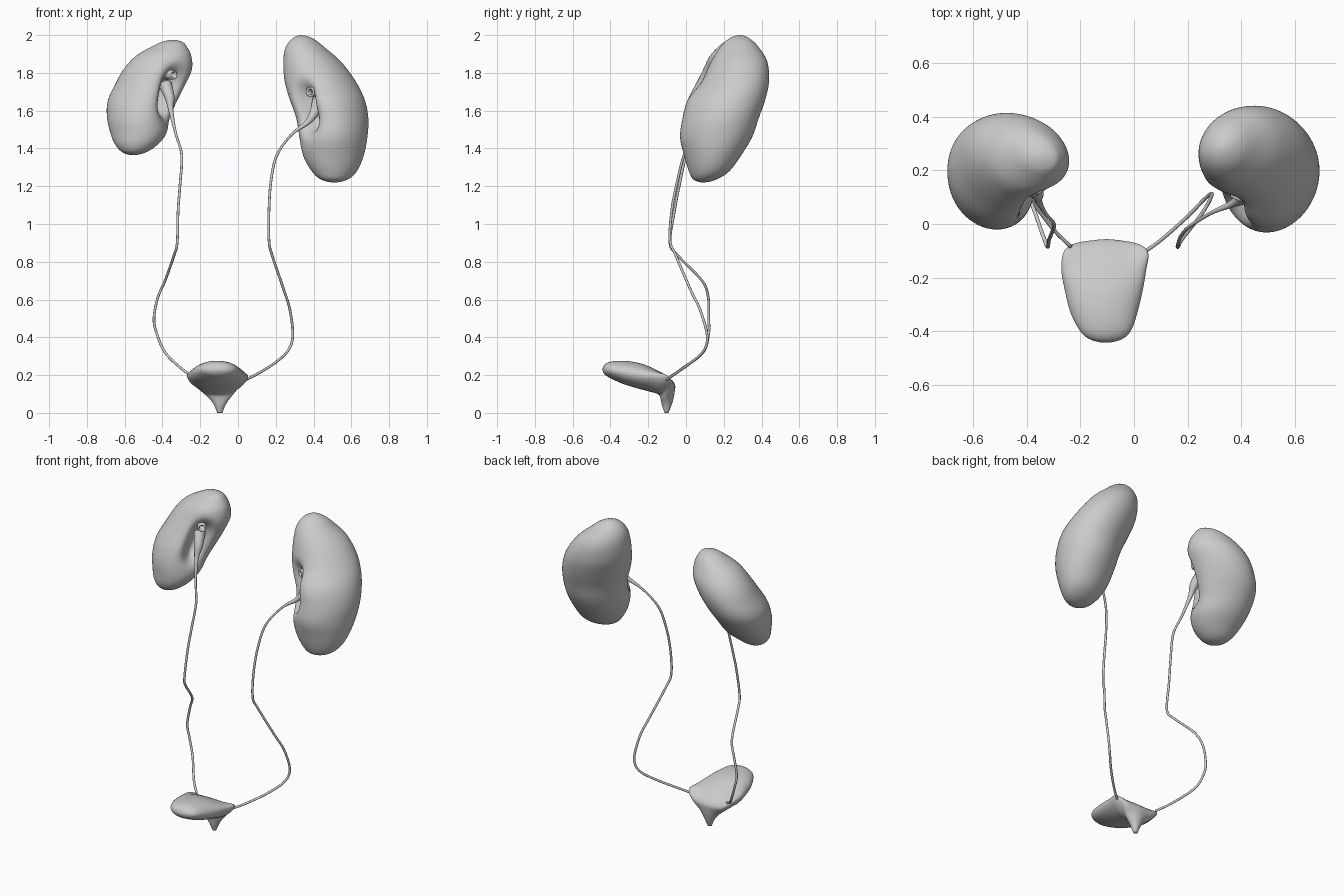
import bpy, bmesh, math
from mathutils import Vector

if "Cube" in bpy.data.objects:
    bpy.data.objects.remove(bpy.data.objects["Cube"])


def catmull(keys, steps, first=None, last=None):
    """Smooth interpolation through tuples; first/last are optional phantom ends."""
    k = [Vector(p) for p in keys]
    a = Vector(first) if first else 2 * k[0] - k[1]
    b = Vector(last) if last else 2 * k[-1] - k[-2]
    k = [a] + k + [b]
    out = []
    for i in range(1, len(k) - 2):
        p0, p1, p2, p3 = k[i - 1:i + 3]
        for s in range(steps):
            t = s / steps
            out.append(0.5 * (2 * p1 + (p2 - p0) * t + (2 * p0 - 5 * p1 + 4 * p2 - p3) * t * t
                              + (3 * p1 - p0 - 3 * p2 + p3) * t ** 3))
    out.append(k[-2])
    return out


def loft(name, rings):
    """Skin a list of closed rings, cap both ends, shade smooth."""
    bm = bmesh.new()
    vs = [[bm.verts.new(p) for p in r] for r in rings]
    n = len(rings[0])
    for a, b in zip(vs, vs[1:]):
        for i in range(n):
            j = (i + 1) % n
            bm.faces.new((a[i], a[j], b[j], b[i]))
    bm.faces.new(vs[0][::-1])
    bm.faces.new(vs[-1])
    bmesh.ops.remove_doubles(bm, verts=bm.verts, dist=1e-5)
    bmesh.ops.recalc_face_normals(bm, faces=bm.faces)
    me = bpy.data.meshes.new(name)
    bm.to_mesh(me)
    bm.free()
    for p in me.polygons:
        p.use_smooth = True
    ob = bpy.data.objects.new(name, me)
    bpy.context.collection.objects.link(ob)
    return ob


def tube(name, pts, steps, n=12):
    """Round tube through (x, y, z, radius) points."""
    path = catmull(pts, steps) if steps > 1 else [Vector(p) for p in pts]
    rings = []
    for i, p in enumerate(path):
        c = p.to_3d()
        if steps > 1:
            d = path[min(i + 1, len(path) - 1)].to_3d() - path[max(i - 1, 0)].to_3d()
        else:
            d = path[1].to_3d() - path[0].to_3d()
        u = d.cross(Vector((0, 1, 0))).normalized()
        v = d.cross(u).normalized()
        rings.append([c + p[3] * (u * math.cos(2 * math.pi * k / n) + v * math.sin(2 * math.pi * k / n))
                      for k in range(n)])
    return loft(name, rings)


def kidney(name, rows, phi, hilum, inward, axis):
    """Horizontal sections (z, x0, x1, y0, y1), then a hollow pressed in at the hilum."""
    def flip(r):
        return (r[0], r[2], r[1], r[4], r[3])
    h, u = Vector(hilum), Vector(axis).normalized()
    n = Vector(inward)
    n = (n - u * n.dot(u)).normalized()
    w = u.cross(n)
    rings = []
    for z, x0, x1, y0, y1 in catmull(rows, 6, flip(rows[1]), flip(rows[-2])):
        ring = []
        for k in range(96):
            t = 2 * math.pi * k / 96
            p = Vector(((x0 + x1) / 2 + (x1 - x0) / 2 * math.cos(t),
                        (y0 + y1) / 2 + (y1 - y0) / 2 * math.sin(t + phi), z))
            d = p - h
            a, b = d.dot(u), d.dot(w)
            near = math.exp(-(max(0, d.dot(n) - 0.07) / 0.06) ** 2)
            push = 0.04 * math.exp(-(a / 0.17) ** 2 - (b / 0.12) ** 2)
            push += 0.10 * math.exp(-(a / 0.125) ** 4 - (b / 0.05) ** 2)
            ring.append(p + n * push * near)
        rings.append(ring)
    return loft(name, rings)


# Kidneys
kidney("kidney_right", [
    (1.365, -.555, -.555, .08, .08), (1.378, -.61, -.49, .02, .14), (1.42, -.65, -.425, -.01, .20),
    (1.48, -.675, -.375, -.02, .27), (1.56, -.693, -.35, -.02, .335), (1.65, -.69, -.31, 0, .39),
    (1.74, -.65, -.27, .04, .413), (1.82, -.605, -.24, .08, .405), (1.89, -.54, -.245, .12, .37),
    (1.94, -.455, -.27, .17, .33), (1.965, -.40, -.295, .205, .29), (1.975, -.345, -.345, .25, .25)],
    -0.12, (-.325, .075, 1.70), (-.75, .65, -.2), (.15, .4, 1))
kidney("kidney_left", [
    (1.22, .51, .51, .09, .09), (1.235, .44, .58, .04, .16), (1.28, .39, .63, .015, .23),
    (1.36, .345, .665, -.01, .29), (1.46, .32, .685, -.035, .35), (1.56, .30, .69, -.025, .385),
    (1.66, .268, .67, 0, .42), (1.76, .245, .62, .075, .44), (1.86, .24, .545, .13, .43),
    (1.93, .25, .465, .175, .39), (1.98, .285, .40, .225, .34), (2.0, .335, .335, .285, .285)],
    0.12, (.335, .04, 1.62), (.68, .72, -.25), (-.12, .4, 1))

# Ureters, each starting as a wider funnel inside the hilum
R = 0.007
tube("ureter_right", [
    (-.385, .16, 1.74, .035), (-.362, .115, 1.67, .026), (-.355, .085, 1.6, .013), (-.33, .04, 1.48, R),
    (-.298, 0, 1.365, R), (-.307, -.035, 1.207, R), (-.317, -.06, 1.075, R), (-.322, -.085, .90, R),
    (-.34, -.04, .83, R), (-.386, .085, .70, R), (-.425, .118, .61, R), (-.445, .12, .50, R),
    (-.43, .12, .42, R), (-.386, .09, .32, R), (-.30, -.02, .235, R), (-.235, -.085, .19, R)], 6)
tube("ureter_left", [
    (.43, .15, 1.66, .035), (.405, .10, 1.59, .026), (.365, .075, 1.535, .014), (.285, .04, 1.475, R),
    (.206, -.01, 1.365, R), (.175, -.045, 1.23, R), (.164, -.075, 1.075, R), (.164, -.085, .915, R),
    (.18, -.055, .836, R), (.243, .025, .65, R), (.275, .075, .545, R), (.29, .112, .41, R),
    (.265, .095, .33, R), (.196, .025, .265, R), (.10, -.06, .205, R), (.03, -.11, .17, R)], 6)

# Short hollow vessel stubs in the upper part of each hilum
for name, c, d in (("vessel_stub_right", (-.37, .16, 1.79), (.03, -.04, .0)),
                   ("vessel_stub_left", (.40, .13, 1.70), (-.02, -.04, .0))):
    c, d = Vector(c), Vector(d)
    tube(name, [(*(c + d * t), r) for t, r in
                ((-.6, .026), (.9, .026), (1, .023), (1, .017), (.9, .014), (-.4, .014))], 1, 20)

# Bladder: sections (top y, top z, bottom y, bottom z, x0, x1, corner lift) bending down to the neck
rows = [
    (-.442, .23, -.442, .23, -.105, -.105, 0), (-.428, .258, -.43, .203, -.165, -.045, 0),
    (-.39, .273, -.40, .184, -.203, -.01, 0), (-.32, .275, -.33, .152, -.238, .014, 0),
    (-.24, .262, -.25, .128, -.258, .033, .1), (-.165, .232, -.19, .112, -.27, .045, .4),
    (-.10, .195, -.163, .105, -.262, .052, .85), (-.06, .155, -.142, .093, -.215, .005, .5),
    (-.06, .11, -.134, .073, -.165, -.032, 0), (-.072, .055, -.127, .04, -.13, -.063, 0),
    (-.092, 0, -.114, 0, -.11, -.083, 0)]
r1 = rows[1]
rings = []
for ty, tz, by, bz, x0, x1, lift in catmull(rows, 6, (r1[2], r1[3], r1[0], r1[1], r1[5], r1[4], 0)):
    ring = []
    for k in range(48):
        c, s = math.cos(2 * math.pi * k / 48), math.sin(2 * math.pi * k / 48)
        f = s + lift * c * c * abs(c)
        ring.append(Vector(((x0 + x1) / 2 + (x1 - x0) / 2 * c,
                            (ty + by) / 2 + (ty - by) / 2 * f, (tz + bz) / 2 + (tz - bz) / 2 * f)))
    rings.append(ring)
loft("bladder", rings)
